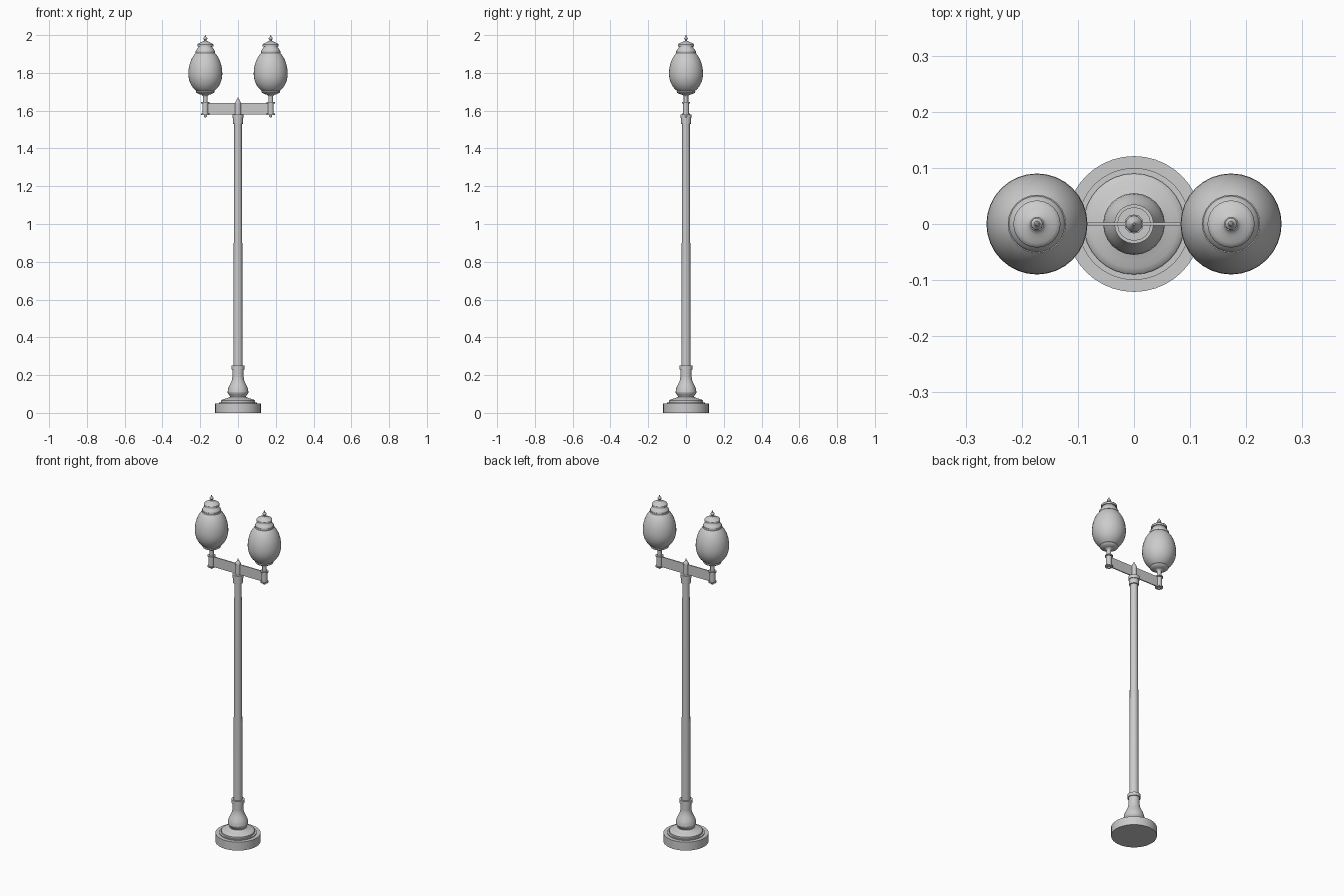
import bpy, math

cube = bpy.data.objects.get("Cube")
if cube:
    bpy.data.objects.remove(cube, do_unlink=True)

metal = bpy.data.materials.new("light_grey")
metal.use_nodes = True
grey = (0.6, 0.6, 0.6, 1)
metal.diffuse_color = grey
metal.node_tree.nodes["Principled BSDF"].inputs["Base Color"].default_value = grey


def finish(obj, name):
    obj.name = name
    obj.data.materials.append(metal)
    bpy.ops.object.select_all(action='DESELECT')
    obj.select_set(True)
    bpy.context.view_layer.objects.active = obj
    bpy.ops.object.shade_smooth_by_angle(angle=math.radians(35))
    return obj


def lathe(name, profile, sides, x=0):
    """Capped solid of revolution from (radius, height) rings, bottom to top."""
    turns = [math.tau * i / sides for i in range(sides)]
    verts = [(r * math.cos(a), r * math.sin(a), z) for r, z in profile for a in turns]
    faces = [tuple(reversed(range(sides))), tuple(range(len(verts) - sides, len(verts)))]
    for start in range(0, len(verts) - sides, sides):
        for i in range(sides):
            near, far = start + i, start + (i + 1) % sides
            faces.append((near, far, far + sides, near + sides))
    mesh = bpy.data.meshes.new(name)
    mesh.from_pydata(verts, [], faces)
    obj = bpy.data.objects.new(name, mesh)
    bpy.context.collection.objects.link(obj)
    obj.location.x = x
    return finish(obj, name)


def straight(bottom_radius, height, top_radius=None):
    """Cylinder or cone section."""
    return [(bottom_radius, 0), (top_radius or bottom_radius, height)]


def sweep(bottom_radius, height, top_radius, steps=6):
    """S-shaped section that eases from one radius to the other."""
    rings = []
    for i in range(steps + 1):
        t = i / steps
        ease = (1 - math.cos(math.pi * t)) / 2
        rings.append((bottom_radius + (top_radius - bottom_radius) * ease, height * t))
    return rings


def bead(radius, height, steps=6):
    """Rounded ring, bulging between its two ends."""
    rings = []
    for i in range(steps + 1):
        t = i / steps
        rings.append((radius * (0.5 + math.sin(math.pi * t) / 2), height * t))
    return rings


def egg(radius, lower, upper, cut, steps=7):
    """Truncated ovoid whose lower and upper halves differ in height."""
    rings = []
    for i in range(-steps, steps + 1):
        angle = cut * i / steps
        half = upper if i > 0 else lower
        rings.append((radius * math.cos(angle), lower * math.sin(cut) + half * math.sin(angle)))
    return rings


def turned(name, bottom, sections, sides, x=0):
    """Stack sections on each other, starting at the given height."""
    profile = []
    for section in sections:
        profile += [(radius, bottom + z) for radius, z in section]
        bottom = profile[-1][1]
    return lathe(name, profile, sides, x)


# Foot: round plinth, stepped moulding and flared pedestal
turned("plinth", 0, [straight(0.121, 0.05)], 40)
turned("base_moulding", 0.045, [straight(0.1, 0.01), straight(0.09, 0.01),
                                sweep(0.09, 0.02, 0.045)], 32)
turned("pedestal", 0.08, [sweep(0.04, 0.03, 0.055), sweep(0.055, 0.08, 0.03),
                          straight(0.03, 0.04), straight(0.035, 0.02)], 24)

# Tapered pole and the collar on top of it
turned("pole", 0.25, [straight(0.025, 1.3, top_radius=0.02)], 16)
turned("pole_collar", 1.53, [straight(0.026, 0.03), straight(0.03, 0.02)], 16)

# Centre post with pointed tip
turned("centre_post", 1.58, [straight(0.017, 0.06), sweep(0.015, 0.03, 0.002)], 12)

# Flat crossarm
bpy.ops.mesh.primitive_cube_add(size=1, location=(0, 0, 1.61))
crossarm = finish(bpy.context.object, "crossarm")
crossarm.scale = (0.34, 0.006, 0.06)

# Matching lamp on each end of the crossarm
flange = straight(0.022, 0.006)
for side, x in (("left", 0.173), ("right", -0.173)):
    turned(side + "_arm_post", 1.565, [bead(0.008, 0.013), flange, straight(0.016, 0.055),
                                       flange, straight(0.012, 0.03),
                                       sweep(0.012, 0.02, 0.03)], 12, x)
    turned(side + "_globe_holder", 1.685, [bead(0.05, 0.03)], 24, x)
    turned(side + "_globe", 1.704, [egg(0.09, lower=0.106, upper=0.134,
                                        cut=math.radians(59))], 32, x)
    turned(side + "_cap", 1.905, [straight(0.052, 0.01), sweep(0.05, 0.025, 0.036),
                                  straight(0.042, 0.01), sweep(0.042, 0.02, 0.012)], 24, x)
    turned(side + "_finial", 1.965, [straight(0.006, 0.01), bead(0.011, 0.015),
                                     straight(0.005, 0.01, top_radius=0.002)], 10, x)
